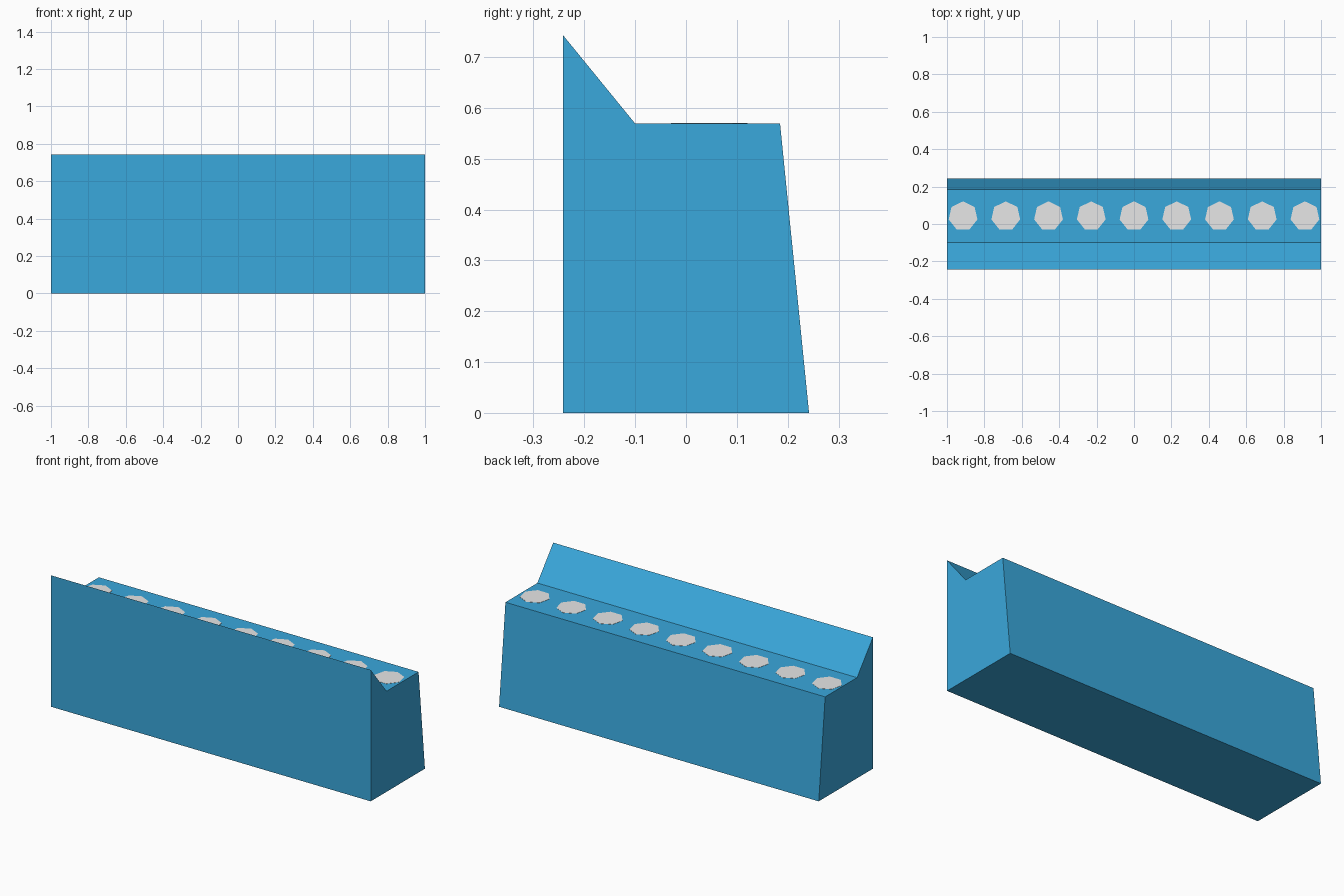
import bpy, bmesh, math
from mathutils import Vector

if "Cube" in bpy.data.objects:
    bpy.data.objects.remove(bpy.data.objects["Cube"])


def material(name, rgb):
    m = bpy.data.materials.new(name)
    m.diffuse_color = (*rgb, 1.0)
    m.use_nodes = True
    m.node_tree.nodes["Principled BSDF"].inputs["Base Color"].default_value = m.diffuse_color
    return m


def prism(name, outline, direction, mat):
    """Extrude a closed outline along a direction into a solid, flat-faced object."""
    bm = bmesh.new()
    face = bm.faces.new([bm.verts.new(p) for p in outline])
    ext = bmesh.ops.extrude_face_region(bm, geom=[face], use_keep_orig=True)
    moved = [g for g in ext["geom"] if isinstance(g, bmesh.types.BMVert)]
    bmesh.ops.translate(bm, verts=moved, vec=Vector(direction))
    bmesh.ops.recalc_face_normals(bm, faces=bm.faces[:])
    mesh = bpy.data.meshes.new(name)
    bm.to_mesh(mesh)
    bm.free()
    mesh.materials.append(mat)
    obj = bpy.data.objects.new(name, mesh)
    bpy.context.collection.objects.link(obj)
    return obj


blue = material("blue", (0.042, 0.392, 0.716))
grey = material("light grey", (0.8, 0.8, 0.8))

# Long body: side profile (y, z) with a raised front lip and sloping back
LEDGE = 0.569
profile = [(-0.242, 0), (0.242, 0), (0.185, LEDGE), (-0.10, LEDGE), (-0.242, 0.743)]
prism("body", [(-1, y, z) for y, z in profile], (2, 0, 0), blue)

# Row of nine seven-sided spots lying almost flush on the ledge
COUNT, SPACING, RADIUS, ROW_Y = 9, 0.2285, 0.079, 0.042
for i in range(COUNT):
    x = (i - (COUNT - 1) / 2) * SPACING
    ring = []
    for k in range(7):
        a = math.pi / 2 + k * math.tau / 7
        ring.append((x + RADIUS * math.cos(a), ROW_Y + RADIUS * math.sin(a), LEDGE - 0.001))
    prism(f"spot_{i + 1}", ring, (0, 0, 0.002), grey)
